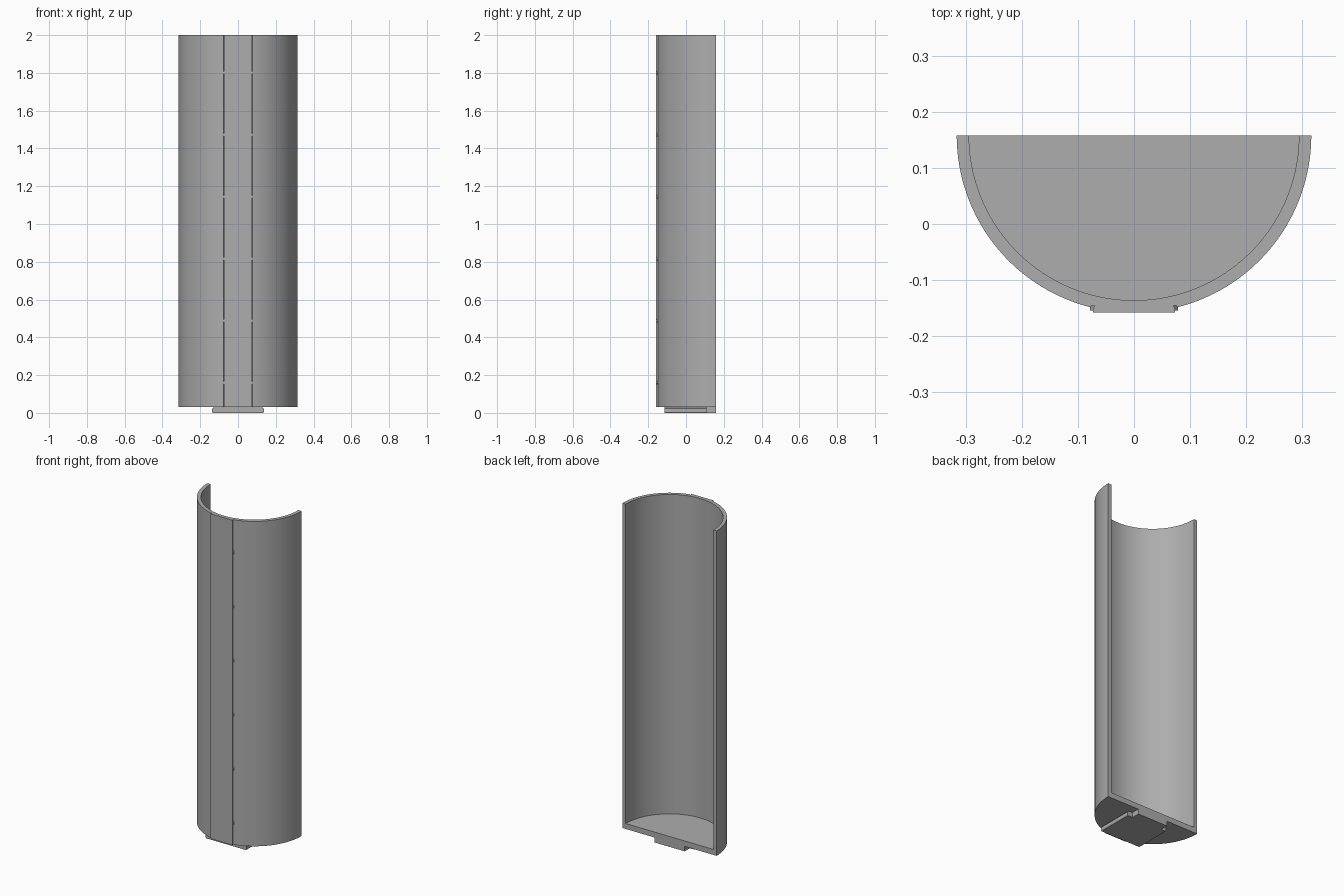
import bpy
import bmesh
from math import sin, cos, pi, asin
from mathutils import Vector

cube = bpy.data.objects.get("Cube")
if cube:
    bpy.data.objects.remove(cube, do_unlink=True)

GREY = (0.42, 0.42, 0.42, 1)
grey = bpy.data.materials.new("plain grey")
grey.use_nodes = True
grey.diffuse_color = GREY
grey.node_tree.nodes["Principled BSDF"].inputs["Base Color"].default_value = GREY

OUTER, INNER, BACK = 0.316, 0.294, 0.158
BASE, FLOOR, TOP = 0.03, 0.063, 2.0


def prism(name, profile, start, step, smooth=False):
    """Extrude a closed loop of points, placed by start(), along step."""
    bm = bmesh.new()
    face = bm.faces.new([bm.verts.new(start(a, b)) for a, b in profile])
    grown = bmesh.ops.extrude_face_region(bm, geom=[face])["geom"]
    moved = [v for v in grown if isinstance(v, bmesh.types.BMVert)]
    bmesh.ops.translate(bm, verts=moved, vec=Vector(step))
    bmesh.ops.recalc_face_normals(bm, faces=bm.faces)
    mesh = bpy.data.meshes.new(name)
    bm.to_mesh(mesh)
    bm.free()
    obj = bpy.data.objects.new(name, mesh)
    mesh.materials.append(grey)
    bpy.context.collection.objects.link(obj)
    if smooth:
        bpy.ops.object.select_all(action="DESELECT")
        obj.select_set(True)
        bpy.context.view_layer.objects.active = obj
        bpy.ops.object.shade_smooth_by_angle(angle=pi / 6)
    return obj


def arc(radius, a0, a1, count):
    """Points on the front half circle; angle 0 faces the front."""
    angles = [a0 + (a1 - a0) * i / count for i in range(count + 1)]
    return [(radius * sin(a), BACK - radius * cos(a)) for a in angles]


def mirrored(half):
    return half + [(-x, y) for x, y in reversed(half)]


# Half-round wall with a flat front rail and a groove along each rail edge
groove = asin(0.077 / OUTER)
rail_edge = [(0.075, -0.145), (0.070, -0.1455), (0.073, -0.151), (0.073, -BACK)]
outside = mirrored(arc(OUTER, pi / 2, groove, 40) + rail_edge)
inside = arc(INNER, -pi / 2, pi / 2, 80)
prism("half_round_wall", outside + inside,
      lambda x, y: (x, y, BASE), (0, 0, TOP - BASE), True)

# Floor closing the bottom of the wall
prism("floor", arc(INNER + 0.001, -pi / 2, pi / 2, 80),
      lambda x, y: (x, y, BASE), (0, 0, FLOOR - BASE), True)

# Small snap bumps spaced along both rail edges
for i in range(6):
    z = 0.16 + i * 0.328
    for side, label in ((1, "left"), (-1, "right")):
        bump = [(0.069, z - 0.014), (0.078, z - 0.003),
                (0.078, z + 0.003), (0.069, z + 0.014)]
        prism(f"rail_bump_{label}_{i + 1}", [(side * x, h) for x, h in bump],
              lambda x, h: (x, -0.154, h), (0, 0.009, 0))

# Sliding tongue under the floor: wide lipped front, narrow back
lip = mirrored([(0.129, BASE + 0.001), (0.129, 0.026), (0.138, 0.022),
                (0.138, 0.006), (0.134, 0)])
prism("bottom_tongue", lip, lambda x, z: (x, -0.115, z), (0, 0.223, 0))
neck = mirrored([(0.102, BASE + 0.001), (0.102, 0)])
prism("tongue_neck", neck, lambda x, z: (x, 0.108, z), (0, BACK - 0.108, 0))
